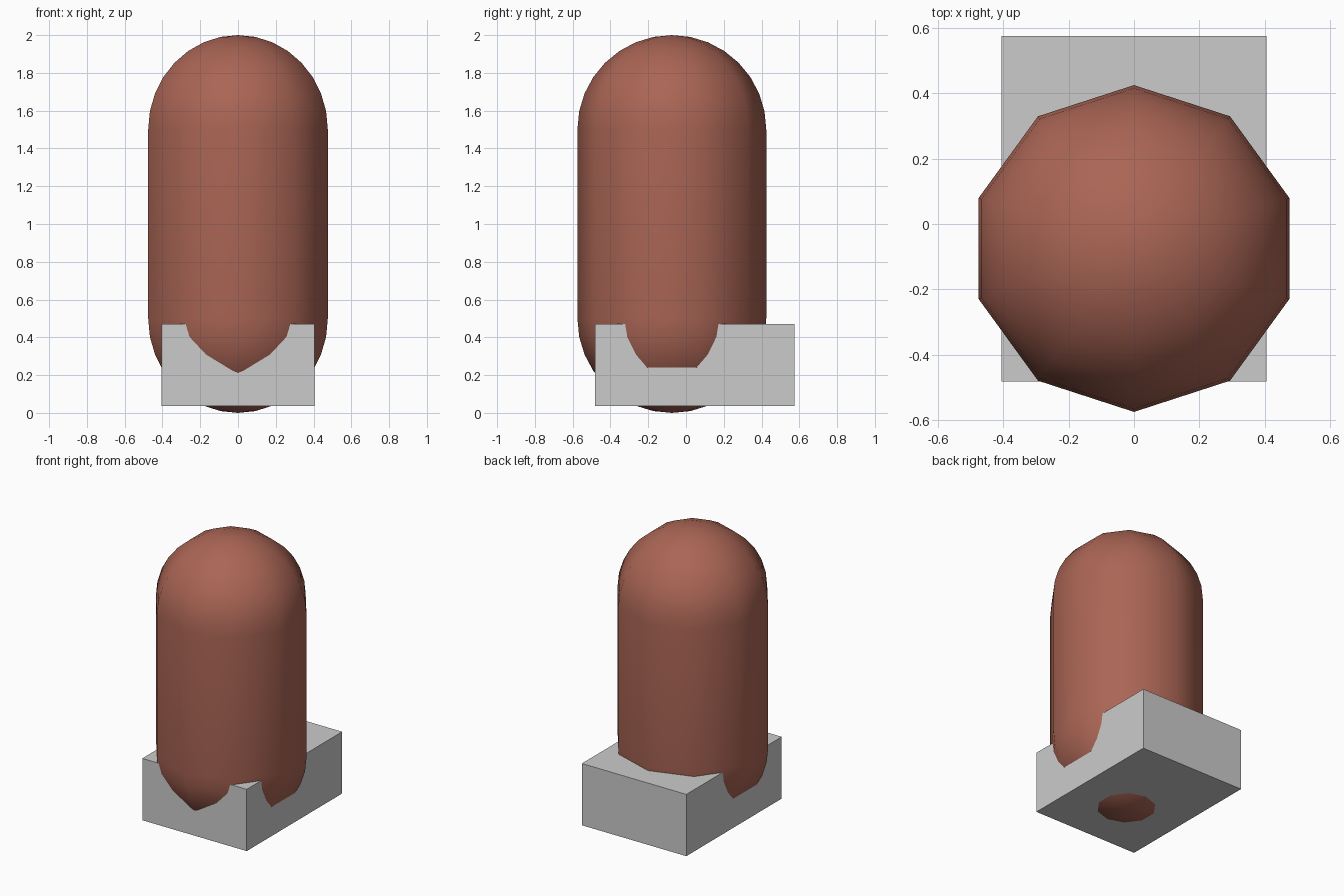
import bpy, bmesh, math

if "Cube" in bpy.data.objects:
    bpy.data.objects.remove(bpy.data.objects["Cube"])

SIDES, STEPS, R = 10, 8, 0.5
CY = -0.075


def finish(name, bm):
    bmesh.ops.recalc_face_normals(bm, faces=bm.faces)
    mesh = bpy.data.meshes.new(name)
    bm.to_mesh(mesh)
    bm.free()
    obj = bpy.data.objects.new(name, mesh)
    bpy.context.collection.objects.link(obj)
    return obj


# Capsule body: two hemispheres joined by a straight ten-sided wall
angles = [math.pi / 2 * i / STEPS for i in range(1, STEPS + 1)]
profile = [(R * math.sin(a), R - R * math.cos(a)) for a in angles]
profile += [(r, 2 - z) for r, z in reversed(profile)]

bm = bmesh.new()
rings = []
for r, z in profile:
    ring = []
    for k in range(SIDES):
        t = math.pi / 2 + 2 * math.pi * k / SIDES
        ring.append(bm.verts.new((r * math.cos(t), CY + r * math.sin(t), z)))
    rings.append(ring)
bottom = bm.verts.new((0, CY, 0))
top = bm.verts.new((0, CY, 2))
for k in range(SIDES):
    n = (k + 1) % SIDES
    for a, b in zip(rings, rings[1:]):
        bm.faces.new((a[k], a[n], b[n], b[k]))
    bm.faces.new((bottom, rings[0][n], rings[0][k]))
    bm.faces.new((top, rings[-1][k], rings[-1][n]))
for f in bm.faces:
    f.smooth = True
body = finish("capsule_body", bm)

mat = bpy.data.materials.new("red_brown")
mat.diffuse_color = (0.4, 0.13, 0.09, 1)
mat.use_nodes = True
mat.node_tree.nodes["Principled BSDF"].inputs["Base Color"].default_value = mat.diffuse_color
body.data.materials.append(mat)

# Base block: plain box that the capsule sinks into
bm = bmesh.new()
bmesh.ops.create_cube(bm, size=1)
bmesh.ops.scale(bm, vec=(0.81, 1.057, 0.433), verts=bm.verts)
bmesh.ops.translate(bm, vec=(0, 0.0465, 0.2535), verts=bm.verts)
finish("base_block", bm)
